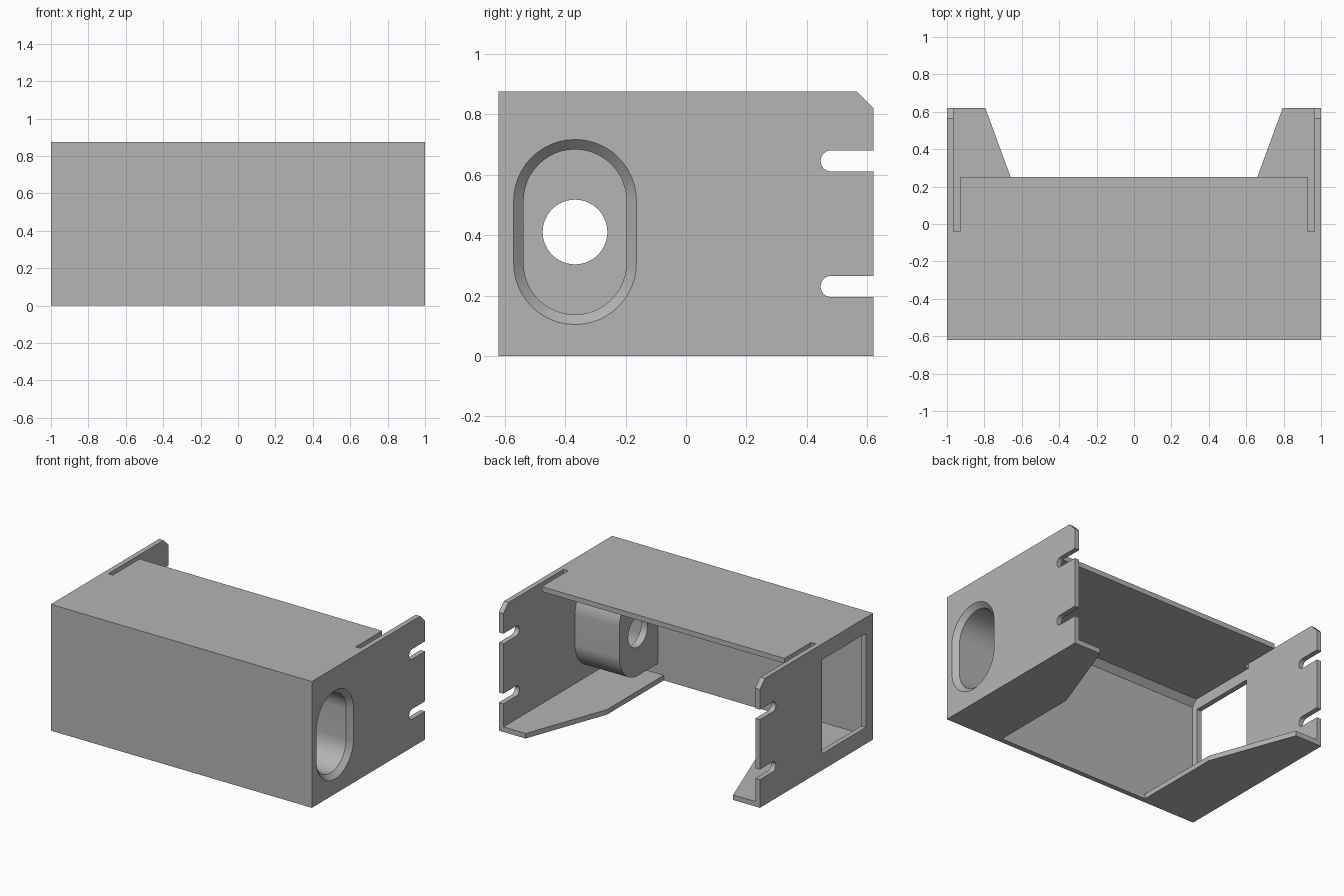
import bpy, bmesh
from math import sin, cos, pi, radians

cube = bpy.data.objects.get("Cube")
if cube:
    bpy.data.objects.remove(cube, do_unlink=True)

metal = bpy.data.materials.new("grey metal")
metal.use_nodes = True
GREY = (0.46, 0.46, 0.46, 1)
metal.diffuse_color = GREY
metal.node_tree.nodes["Principled BSDF"].inputs["Base Color"].default_value = GREY

T = 0.035            # sheet thickness
H = 0.875            # overall height
BACK = 0.62          # half depth
IN = 1 - T           # inner face of the side plates
FRONT = T - BACK     # inner face of the front wall
PY, PZ = -0.367, 0.41   # pocket centre
STRAIGHT = 0.103     # half length of the pocket's straight sides


def loft(name, axis, a, b, profile, profile_b=None):
    """Solid between two matching outlines at positions a and b along an axis."""
    place = {"X": lambda d, u, v: (d, u, v), "Z": lambda d, u, v: (u, v, d)}[axis]
    bm = bmesh.new()
    r0 = [bm.verts.new(place(a, *p)) for p in profile]
    r1 = [bm.verts.new(place(b, *p)) for p in (profile_b or profile)]
    bm.faces.new(r0)
    bm.faces.new(r1)
    for i in range(len(r0)):
        j = (i + 1) % len(r0)
        bm.faces.new((r0[i], r0[j], r1[j], r1[i]))
    bmesh.ops.recalc_face_normals(bm, faces=bm.faces)
    mesh = bpy.data.meshes.new(name)
    bm.to_mesh(mesh)
    bm.free()
    mesh.materials.append(metal)
    obj = bpy.data.objects.new(name, mesh)
    bpy.context.collection.objects.link(obj)
    return obj


def rect(u0, u1, v0, v1):
    return [(u0, v0), (u1, v0), (u1, v1), (u0, v1)]


def arc(cu, cv, r, start, end, n=24):
    angles = [radians(start + (end - start) * i / n) for i in range(n + 1)]
    return [(cu + r * cos(t), cv + r * sin(t)) for t in angles]


def stadium(r):
    return arc(PY, PZ + STRAIGHT, r, 0, 180) + arc(PY, PZ - STRAIGHT, r, 180, 360)


def cut(obj, cutters):
    for c in cutters:
        c.hide_render = True
        mod = obj.modifiers.new("cut", "BOOLEAN")
        mod.operation, mod.solver, mod.object = "DIFFERENCE", "EXACT", c
    bpy.context.view_layer.update()
    deps = bpy.context.evaluated_depsgraph_get()
    mesh = bpy.data.meshes.new_from_object(obj.evaluated_get(deps))
    obj.modifiers.clear()
    obj.data = mesh


def smooth(obj):
    bpy.ops.object.select_all(action="DESELECT")
    obj.select_set(True)
    bpy.context.view_layer.objects.active = obj
    bpy.ops.object.shade_smooth_by_angle(angle=radians(25))


# Side plate outline with two open slots and a clipped top corner
SLOT_R = 0.035
outline = [(FRONT, 0), (BACK, 0)]
for z in (0.23, 0.645):
    outline += [(BACK, z - SLOT_R)] + arc(0.48, z, SLOT_R, 270, 90, 12) + [(BACK, z + SLOT_R)]
outline += [(BACK, 0.82), (0.565, H), (FRONT, H)]
left_plate = loft("left_side_plate", "X", IN, 1, outline)
right_plate = loft("right_side_plate", "X", -1, -IN, outline)

# Front wall
loft("front_wall", "X", -1, 1, rect(-BACK, FRONT, 0, H))

# Top panel, narrowed at the rear by a relief gap on each side
half = [(IN, FRONT), (IN, -0.04), (0.93, -0.04), (0.93, 0.25)]
loft("top_panel", "Z", H - T, H, half + [(-x, y) for x, y in reversed(half)])

# Sloped strip inside the top front corner
c = 0.04
loft("corner_strip", "X", -IN, IN,
     [(FRONT, H - T), (FRONT + c, H - T), (FRONT, H - T - c)])

# Bottom flanges, tapering to the rear
for side, s in (("left", 1), ("right", -1)):
    flange = [(IN, FRONT), (IN, BACK), (0.795, BACK), (0.58, 0.035), (0.58, FRONT)]
    loft(side + "_bottom_flange", "Z", 0, T, [(s * x, y) for x, y in flange])

# Pocket housing: rounded at the rear, square against the front wall
R_OUT = 0.203
top_z, low_z = PZ + STRAIGHT + R_OUT, PZ - STRAIGHT - R_OUT
housing = loft("pocket_housing", "X", 0.625, IN,
               [(FRONT, low_z)]
               + arc(PY, PZ - STRAIGHT, R_OUT, 270, 360)
               + arc(PY, PZ + STRAIGHT, R_OUT, 0, 90) + [(FRONT, top_z)])

# Cutters for the pocket, its bevelled rim, the bore and the window
pocket = loft("pocket_cutter", "X", 0.675, 1.1, stadium(0.17))
rim = loft("rim_cutter", "X", 0.95, 1.02, stadium(0.153), stadium(0.223))
bore = loft("bore_cutter", "X", 0.5, 0.8, arc(PY, PZ, 0.107, 0, 352.5, 47))
window = loft("window_cutter", "X", -1.1, -0.9, rect(-0.54, -0.06, 0.115, 0.765))
cut(left_plate, [pocket, rim])
cut(housing, [pocket, bore])
cut(right_plate, [window])
for cutter in (pocket, rim, bore, window):
    bpy.data.objects.remove(cutter, do_unlink=True)
for part in (left_plate, right_plate, housing):
    smooth(part)
